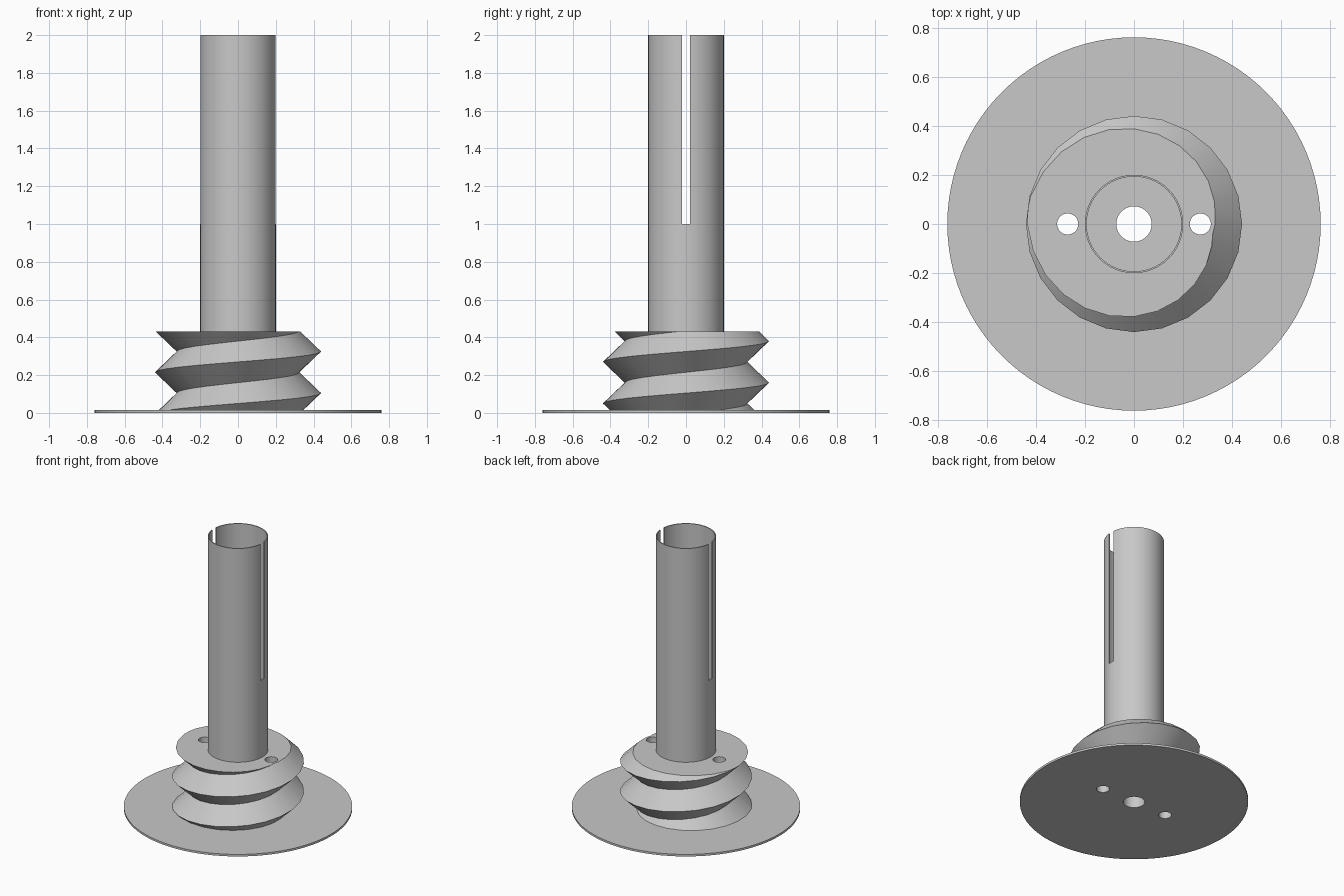
import bpy, bmesh
from math import cos, sin, pi, radians
from mathutils import Vector

cube = bpy.data.objects.get("Cube")
if cube:
    bpy.data.objects.remove(cube, do_unlink=True)

grey = bpy.data.materials.new("light grey")
grey.use_nodes = True
grey.diffuse_color = (0.58, 0.58, 0.58, 1)
grey.node_tree.nodes["Principled BSDF"].inputs["Base Color"].default_value = grey.diffuse_color

PLATE_TOP, BOSS_TOP, TOP = 0.015, 0.43, 2.0


def finish(name, bm):
    bmesh.ops.recalc_face_normals(bm, faces=bm.faces)
    mesh = bpy.data.meshes.new(name)
    bm.to_mesh(mesh)
    bm.free()
    mesh.materials.append(grey)
    obj = bpy.data.objects.new(name, mesh)
    bpy.context.collection.objects.link(obj)
    return obj


def cylinder(name, radius, z0, z1, x=0, segments=64):
    bm = bmesh.new()
    bmesh.ops.create_cone(bm, cap_ends=True, segments=segments,
                          radius1=radius, radius2=radius, depth=z1 - z0)
    bmesh.ops.translate(bm, verts=bm.verts, vec=(x, 0, (z0 + z1) / 2))
    return finish(name, bm)


def cut(obj, cutter):
    mod = obj.modifiers.new("cut", "BOOLEAN")
    mod.operation, mod.solver, mod.object = "DIFFERENCE", "EXACT", cutter
    bpy.context.view_layer.objects.active = obj
    bpy.ops.object.modifier_apply(modifier=mod.name)


def discard(cutter):
    bpy.data.objects.remove(cutter, do_unlink=True)


def threaded_boss(root, crest, pitch, crest_z, n=24):
    """Helical V thread, trimmed flat at both ends."""
    bm = bmesh.new()
    rows = 10
    grid = []
    for j in range(rows):
        r = crest if j % 2 == 0 else root
        z = crest_z + (j - 4) * pitch / 2
        grid.append([bm.verts.new((r * cos(2 * pi * i / n), r * sin(2 * pi * i / n),
                                   z + pitch * i / n)) for i in range(n)])
    for j in range(rows - 1):
        for i in range(n):
            if i < n - 1:
                bm.faces.new((grid[j][i], grid[j][i + 1], grid[j + 1][i + 1], grid[j + 1][i]))
            elif j + 3 < rows:
                # one full turn climbs two rows
                bm.faces.new((grid[j][i], grid[j + 2][0], grid[j + 3][0], grid[j + 1][i]))
    for z, up in ((PLATE_TOP, -1), (BOSS_TOP, 1)):
        res = bmesh.ops.bisect_plane(bm, geom=bm.verts[:] + bm.edges[:] + bm.faces[:],
                                     plane_co=Vector((0, 0, z)), plane_no=Vector((0, 0, up)),
                                     clear_outer=True)
        rim = [e for e in res["geom_cut"] if isinstance(e, bmesh.types.BMEdge)]
        bmesh.ops.contextual_create(bm, geom=rim)
    return finish("threaded_boss", bm)


# Base plate and threaded boss
plate = cylinder("base_plate", 0.76, 0, PLATE_TOP, segments=96)
boss = threaded_boss(0.325, 0.44, 0.22, 0.105)

# Centre bore and two side holes through both
for x, r in ((0, 0.072), (0.27, 0.043), (-0.27, 0.043)):
    drill = cylinder("drill", r, -0.2, 0.8, x, 40)
    cut(plate, drill)
    cut(boss, drill)
    discard(drill)

# Thin tube, slotted on both sides
tube = cylinder("slotted_tube", 0.2, BOSS_TOP, TOP)
bore = cylinder("bore", 0.193, BOSS_TOP - 0.1, TOP + 0.1)
cut(tube, bore)
discard(bore)
bm = bmesh.new()
bmesh.ops.create_cube(bm, size=1)
bmesh.ops.scale(bm, verts=bm.verts, vec=(0.6, 0.044, 1.2))
bmesh.ops.translate(bm, verts=bm.verts, vec=(0, 0, 1.6))
slot = finish("slot", bm)
cut(tube, slot)
discard(slot)

# Smooth round walls, sharp rims and thread crests
for obj in (plate, boss, tube):
    bpy.ops.object.select_all(action="DESELECT")
    obj.select_set(True)
    bpy.context.view_layer.objects.active = obj
    bpy.ops.object.shade_smooth_by_angle(angle=radians(30))
